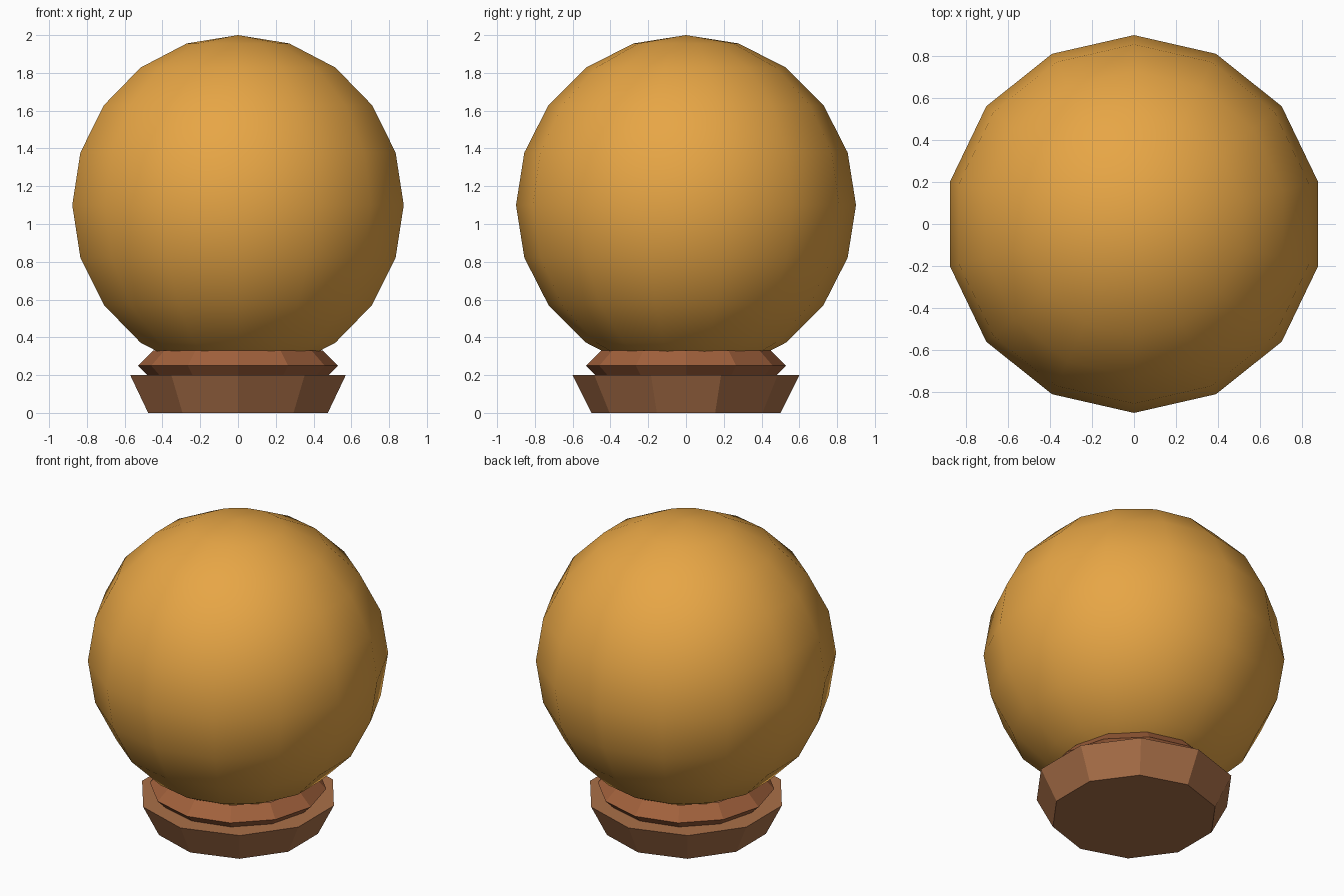
import bpy

if "Cube" in bpy.data.objects:
    bpy.data.objects.remove(bpy.data.objects["Cube"])


def finish(name, color, smooth=False):
    """Name, colour and shade the primitive just added."""
    obj = bpy.context.object
    obj.name = name
    mat = bpy.data.materials.new(name + "_material")
    mat.diffuse_color = (*color, 1.0)
    mat.use_nodes = True
    mat.node_tree.nodes["Principled BSDF"].inputs["Base Color"].default_value = mat.diffuse_color
    obj.data.materials.append(mat)
    if smooth:
        bpy.ops.object.shade_smooth()
    else:
        bpy.ops.object.shade_flat()
    return obj


# Ten-sided foot, flaring upwards
bpy.ops.mesh.primitive_cone_add(vertices=10, radius1=0.5, radius2=0.6,
                                depth=0.2, location=(0, 0, 0.1))
finish("base", (0.40, 0.16, 0.065))

# Diamond-section collar ring holding the ball
bpy.ops.mesh.primitive_torus_add(major_segments=12, minor_segments=4,
                                 major_radius=0.45, minor_radius=0.08,
                                 location=(0, 0, 0.25))
finish("collar_ring", (0.36, 0.12, 0.045))

# Low-poly, smooth-shaded ball
bpy.ops.mesh.primitive_uv_sphere_add(segments=14, ring_count=10, radius=0.9,
                                     location=(0, 0, 1.1))
finish("ball", (0.80, 0.38, 0.06), smooth=True)
